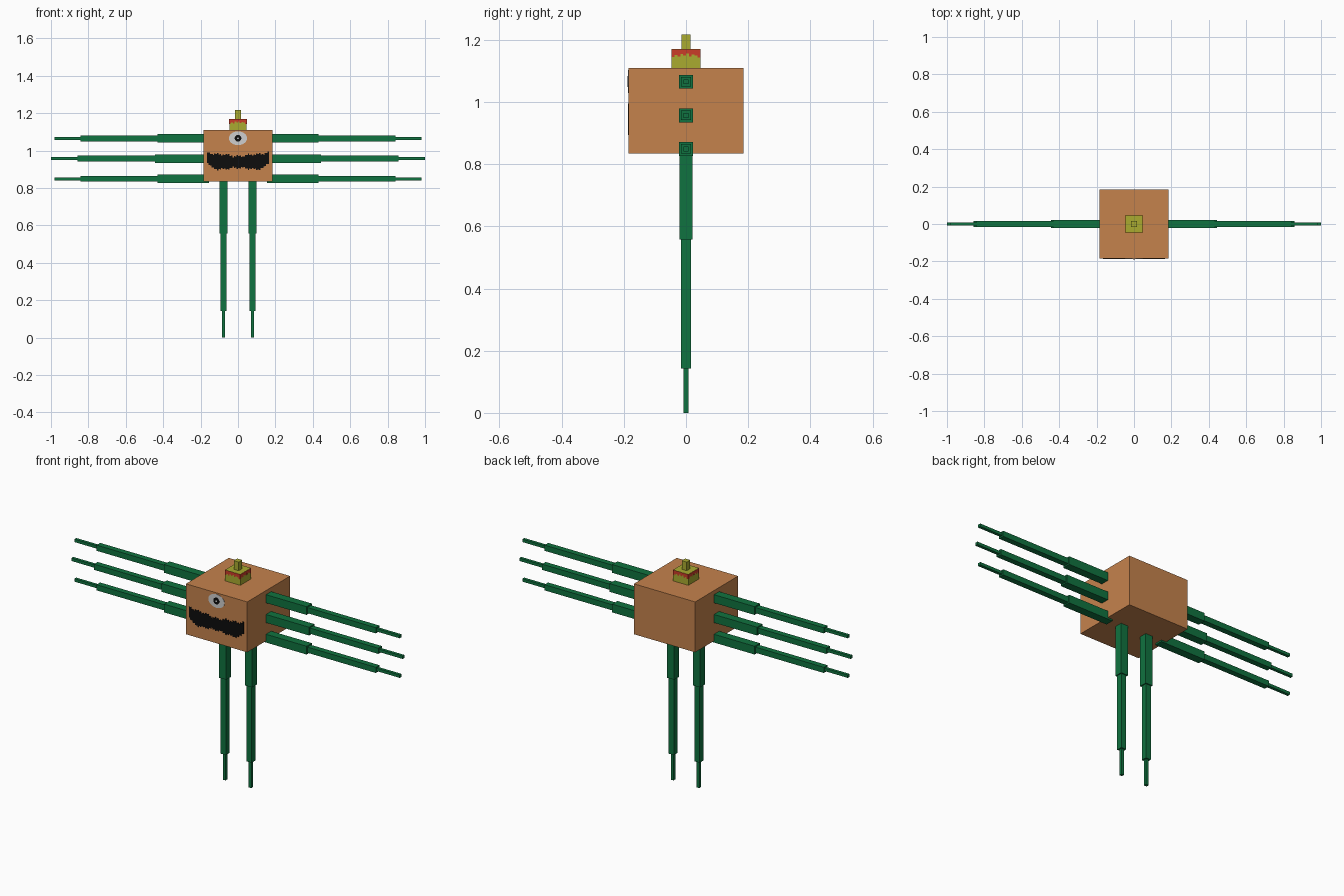
import bpy, bmesh, math

if "Cube" in bpy.data.objects:
    bpy.data.objects.remove(bpy.data.objects["Cube"])


def material(name, r, g, b):
    m = bpy.data.materials.new(name)
    m.diffuse_color = (r, g, b, 1)
    m.use_nodes = True
    m.node_tree.nodes["Principled BSDF"].inputs["Base Color"].default_value = m.diffuse_color
    return m


ORANGE = material("orange_skin", 0.56, 0.225, 0.073)
GREEN = material("green_limb", 0.005, 0.17, 0.05)
YELLOW = material("yellow_hat", 0.40, 0.41, 0.03)
RED = material("red_band", 0.60, 0.045, 0.022)
GREY = material("eye_grey", 0.62, 0.62, 0.62)
BLACK = material("black", 0.004, 0.004, 0.004)
WHITE = material("white", 0.9, 0.9, 0.9)


def finish(name, bm, mat):
    bmesh.ops.recalc_face_normals(bm, faces=bm.faces)
    me = bpy.data.meshes.new(name)
    bm.to_mesh(me)
    bm.free()
    me.materials.append(mat)
    ob = bpy.data.objects.new(name, me)
    bpy.context.collection.objects.link(ob)
    return ob


def add_box(bm, lo, hi):
    vs = bmesh.ops.create_cube(bm, size=1)["verts"]
    for v in vs:
        for i in range(3):
            v.co[i] = lo[i] if v.co[i] < 0 else hi[i]


def box(name, lo, hi, mat):
    bm = bmesh.new()
    add_box(bm, lo, hi)
    return finish(name, bm, mat)


def disc(name, rx, rz, z, y, mat, sides=20):
    # Thin oval plate facing the front
    bm = bmesh.new()
    vs = [bm.verts.new((rx * math.cos(a), y, z + rz * math.sin(a)))
          for a in (2 * math.pi * i / sides for i in range(sides))]
    f = bm.faces.new(vs)
    ext = bmesh.ops.extrude_face_region(bm, geom=[f])
    for v in ext["geom"]:
        if isinstance(v, bmesh.types.BMVert):
            v.co.y = -0.184
    finish(name, bm, mat)


# Body
box("body", (-0.185, -0.185, 0.835), (0.185, 0.185, 1.11), ORANGE)

# Stepped arms: three per side, each of three narrowing square segments
HALF = (0.0225, 0.0155, 0.008)
for row, (z, stops) in enumerate([(0.849, (0.155, 0.43, 0.843, 0.982)),
                                  (0.957, (0.155, 0.445, 0.858, 1.0)),
                                  (1.065, (0.155, 0.43, 0.843, 0.982))]):
    for side, s in (("left", -1), ("right", 1)):
        bm = bmesh.new()
        for h, a, b in zip(HALF, stops, stops[1:]):
            x0, x1 = sorted((s * a, s * b))
            add_box(bm, (x0, -h, z - h), (x1, h, z + h))
        finish(f"arm_{side}_{row + 1}", bm, GREEN)

# Stepped legs
for side, s in (("left", -1), ("right", 1)):
    bm = bmesh.new()
    stops = (0.85, 0.558, 0.143, 0.0)
    for h, top, bottom in zip((0.0215, 0.0155, 0.008), stops, stops[1:]):
        add_box(bm, (s * 0.078 - h, -h, bottom), (s * 0.078 + h, h, top))
    finish(f"leg_{side}", bm, GREEN)

# Hat
box("hat_base", (-0.046, -0.046, 1.11), (0.046, 0.046, 1.17), YELLOW)
box("hat_top", (-0.015, -0.015, 1.17), (0.015, 0.015, 1.217), YELLOW)

# Ragged red band: drips of varying length on the four sides of the hat
bm = bmesh.new()
drips = (0.026, 0.019, 0.024, 0.015, 0.021, 0.014, 0.023, 0.017, 0.020, 0.027)
w = 0.092 / len(drips)
for i, d in enumerate(drips):
    a = -0.046 + i * w
    for s in (-1, 1):
        n0, n1 = sorted((s * 0.0455, s * 0.0468))
        add_box(bm, (a, n0, 1.17 - d), (a + w, n1, 1.1695))
        add_box(bm, (n0, a, 1.17 - d), (n1, a + w, 1.1695))
finish("hat_band", bm, RED)

# Eye
disc("eye", 0.049, 0.037, 1.066, -0.1865, GREY)
disc("pupil", 0.018, 0.018, 1.066, -0.1875, BLACK)
disc("eye_glint", 0.005, 0.005, 1.066, -0.1885, WHITE, 8)

# Ragged wavy mouth made of narrow upright strips
bm = bmesh.new()
top = (0.995, 0.978, 0.985, 0.974, 0.982, 0.966, 0.974)
low = (0.935, 0.912, 0.897, 0.906, 0.900, 0.912, 0.903)


def sample(table, t):
    t *= len(table) - 1
    i = min(int(t), len(table) - 2)
    return table[i] + (table[i + 1] - table[i]) * (t - i)


N = 44
w = 0.33 / N
for i in range(N):
    x = -0.165 + i * w
    t = 1 - abs(x + w / 2) / 0.165
    jag = 0.003 if i % 2 else -0.002
    add_box(bm, (x, -0.187, sample(low, t) - jag),
            (x + w, -0.184, sample(top, t) + jag))
finish("mouth", bm, BLACK)
